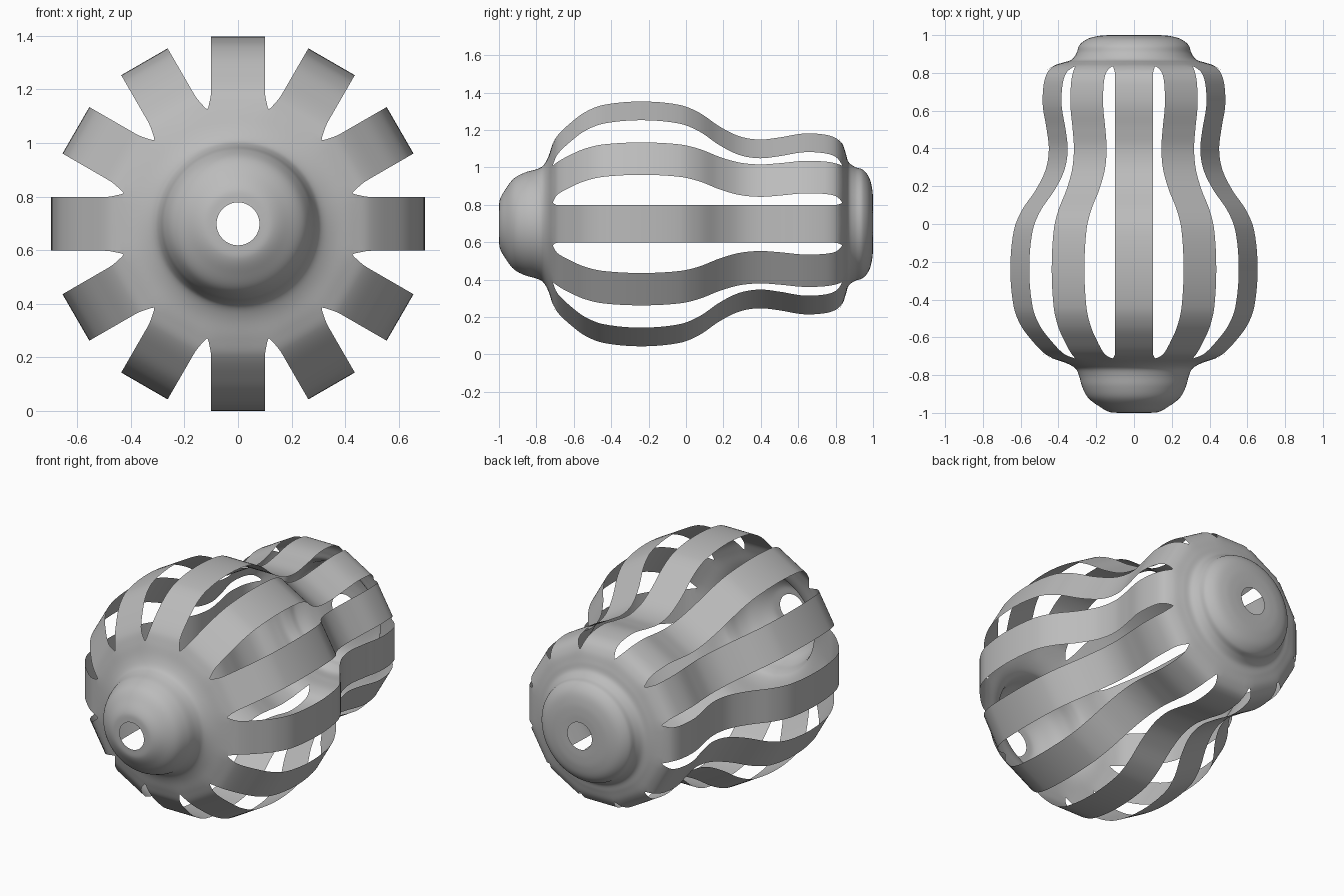
import bpy, bmesh, math
from mathutils import Vector, Matrix

if "Cube" in bpy.data.objects:
    bpy.data.objects.remove(bpy.data.objects["Cube"])

RIBS = 12
HALF_ANGLE = math.pi / RIBS
RIB_HALF = 0.1      # half width of a rib
CENTRE_Z = 0.698    # height of the long axis
ACROSS = 6          # faces across each sector
STEPS = 6           # rings per profile span

# Rib centre line as (y, radius), split where the slots begin and end
front_cap = [(-1, .08), (-.995, .13), (-.965, .185), (-.92, .243), (-.86, .275),
             (-.80, .292), (-.765, .31), (-.738, .355), (-.712, .43)]
ribs = [(-.685, .49), (-.623, .56), (-.54, .632), (-.44, .677), (-.24, .698), (-.035, .677),
        (.072, .628), (.18, .543), (.286, .483), (.393, .463), (.5, .476),
        (.628, .50), (.74, .494), (.80, .472)]
back_cap = [(.835, .43), (.855, .375), (.87, .33), (.905, .304), (.945, .29),
            (.978, .25), (.995, .19), (1, .13), (1, .08)]
points = [Vector(p) for p in front_cap + ribs + back_cap]
slot_start = (len(front_cap) - 1) * STEPS
slot_end = (len(front_cap) + len(ribs)) * STEPS


def smooth_path(pts):
    """Curve through the points, with tangents weighted by chord length."""
    def tangent(i):
        a, b = max(i - 1, 0), min(i + 1, len(pts) - 1)
        length = sum((pts[k + 1] - pts[k]).length for k in range(a, b))
        return (pts[b] - pts[a]) / length
    path = []
    for i in range(len(pts) - 1):
        p, q = pts[i], pts[i + 1]
        d = (q - p).length
        m, n = tangent(i) * d, tangent(i + 1) * d
        for s in range(STEPS):
            t = s / STEPS
            h = t * t * (3 - 2 * t)
            path.append(p * (1 - h) + q * h + m * t * (1 - t) ** 2 - n * t * t * (1 - t))
    return path + [pts[-1]]


path = smooth_path(points)
arc = [0.0]
for a, b in zip(path, path[1:]):
    arc.append(arc[-1] + (b - a).length)

# One sector: round at the caps, flattening into a straight-sided rib
bm = bmesh.new()
rows = []
for i, (y, r) in enumerate(path):
    inside = min(arc[i] - arc[slot_start], arc[slot_end] - arc[i])
    flat = min(max((inside + 0.1) / 0.15, 0), 1)
    flat = flat * flat * (3 - 2 * flat)
    opening = min(max(inside / 0.08, 0), 1)
    opening = math.sqrt(1 - (1 - opening) ** 2)
    row = []
    for k in range(ACROSS + 1):
        u = 2 * k / ACROSS - 1
        ang = u * HALF_ANGLE
        round_pt = Vector((r * math.sin(ang), y, r * math.cos(ang)))
        half = r * math.tan(HALF_ANGLE) * (1 - opening) + RIB_HALF * opening
        flat_pt = Vector((half * u, y, r))
        row.append(bm.verts.new(round_pt.lerp(flat_pt, flat)))
    rows.append(row)
for lower, upper in zip(rows, rows[1:]):
    for k in range(ACROSS):
        bm.faces.new((lower[k], lower[k + 1], upper[k + 1], upper[k]))

# Repeat the sector around the long axis and weld the caps
sector = bm.verts[:] + bm.edges[:] + bm.faces[:]
for n in range(1, RIBS):
    copy = bmesh.ops.duplicate(bm, geom=sector)["geom"]
    verts = [g for g in copy if isinstance(g, bmesh.types.BMVert)]
    bmesh.ops.rotate(bm, verts=verts, cent=(0, 0, 0),
                     matrix=Matrix.Rotation(n * 2 * HALF_ANGLE, 3, 'Y'))
bmesh.ops.remove_doubles(bm, verts=bm.verts[:], dist=0.0005)
bmesh.ops.translate(bm, verts=bm.verts[:], vec=(0, 0, CENTRE_Z))
for face in bm.faces:
    face.smooth = True

mesh = bpy.data.meshes.new("ribbed_cage")
bm.to_mesh(mesh)
bm.free()
cage = bpy.data.objects.new("ribbed_cage", mesh)
bpy.context.collection.objects.link(cage)

# Plain grey shell
grey = bpy.data.materials.new("plain_grey")
grey.use_nodes = True
colour = (0.5, 0.5, 0.5, 1)
grey.diffuse_color = colour
grey.node_tree.nodes["Principled BSDF"].inputs["Base Color"].default_value = colour
mesh.materials.append(grey)
